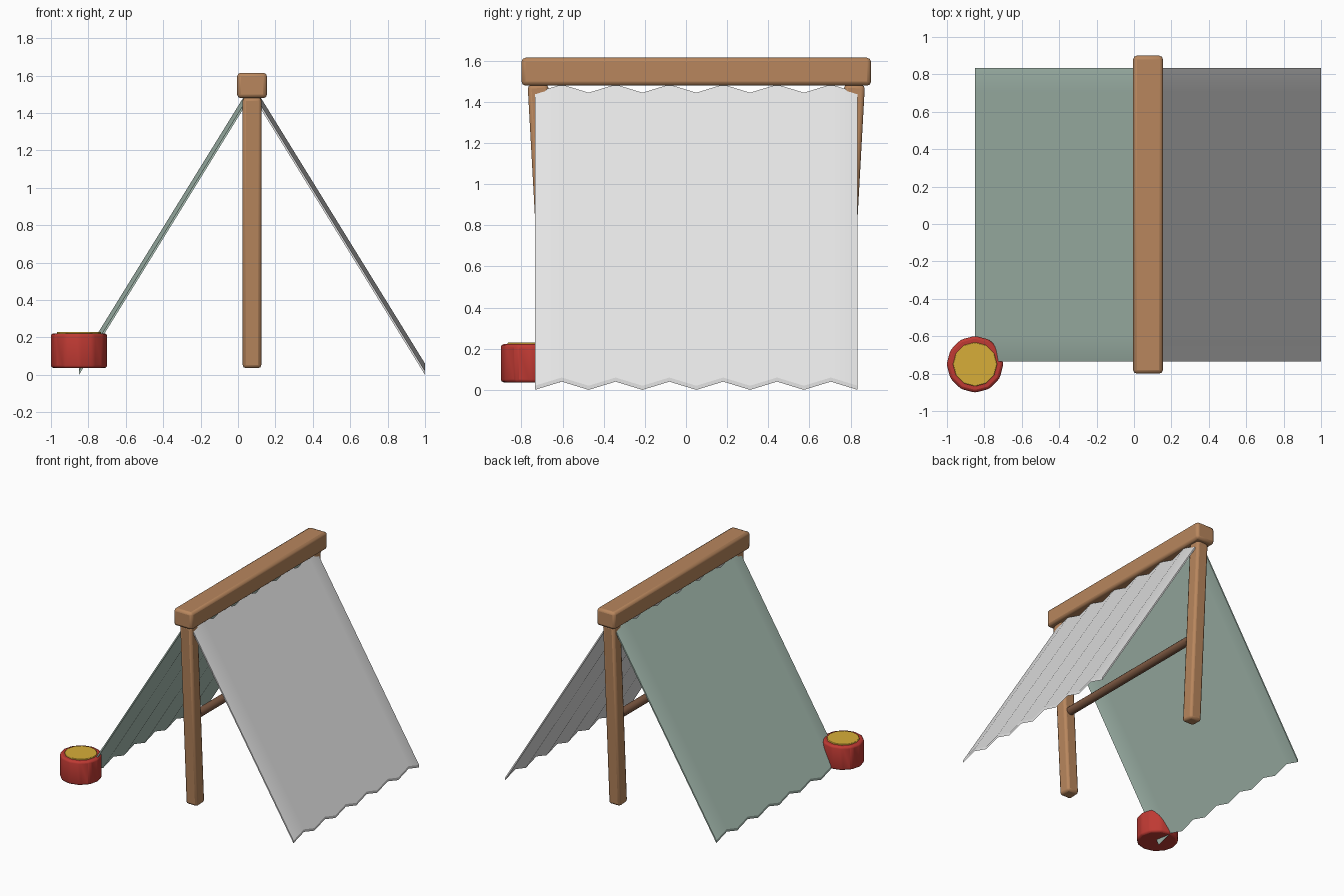
import bpy
import bmesh
import math

old = bpy.data.objects.get("Cube")
if old:
    bpy.data.objects.remove(old, do_unlink=True)

CX, CY = 0.075, 0.05  # centre of the frame


def material(name, rgb):
    m = bpy.data.materials.new(name)
    m.use_nodes = True
    color = (*rgb, 1.0)
    m.diffuse_color = color
    bsdf = m.node_tree.nodes["Principled BSDF"]
    bsdf.inputs["Base Color"].default_value = color
    bsdf.inputs["Roughness"].default_value = 0.8
    return m


wood = material("warm wood", (0.48, 0.24, 0.11))
dark_wood = material("dark wood", (0.21, 0.10, 0.055))
white = material("white cloth", (0.77, 0.77, 0.77))
green = material("sage green cloth", (0.41, 0.54, 0.47))
red = material("red paint", (0.52, 0.042, 0.033))
yellow = material("yellow lid", (0.68, 0.42, 0.04))


def finish(ob, mat, bevel=0.0, angle=30):
    ob.data.materials.append(mat)
    if bevel:
        mod = ob.modifiers.new("rounded_edges", "BEVEL")
        mod.width = bevel
        mod.segments = 2
        mod.limit_method = "ANGLE"
        mod.angle_limit = math.radians(25)
    bpy.ops.object.select_all(action="DESELECT")
    ob.select_set(True)
    bpy.context.view_layer.objects.active = ob
    bpy.ops.object.shade_smooth_by_angle(angle=math.radians(angle))


def box(name, loc, size, mat, bevel, tilt=0.0):
    bpy.ops.mesh.primitive_cube_add(size=1, location=loc)
    ob = bpy.context.object
    ob.name = name
    ob.scale = size
    bpy.ops.object.transform_apply(location=False, rotation=False, scale=True)
    ob.rotation_euler.x = tilt
    finish(ob, mat, bevel)


def cylinder(name, loc, radius, depth, sides, mat, bevel=0.0, turn=0.0, angle=30):
    bpy.ops.mesh.primitive_cylinder_add(vertices=sides, radius=radius, depth=depth,
                                        location=loc, rotation=(turn, 0, 0))
    ob = bpy.context.object
    ob.name = name
    finish(ob, mat, bevel, angle)


def cloth(name, side, mat):
    """Rippled sheet hanging from the ridge down to the ground on one side."""
    folds, width, ripple, thick = 12, 1.57, 0.04, 0.02
    bm = bmesh.new()
    rows = []
    for reach, height in ((0.045, 1.425), (0.925, 0.0)):
        rows.append([bm.verts.new((CX + side * reach,
                                   CY + width * (i / folds - 0.5),
                                   height + ripple * (i % 2)))
                     for i in range(folds + 1)])
    for i in range(folds):
        bm.faces.new((rows[0][i], rows[1][i], rows[1][i + 1], rows[0][i + 1]))
    # thicken straight upwards so the hem is vertical
    made = bmesh.ops.extrude_face_region(bm, geom=bm.faces[:], use_keep_orig=True)
    top = [v for v in made["geom"] if isinstance(v, bmesh.types.BMVert)]
    bmesh.ops.translate(bm, verts=top, vec=(0, 0, thick))
    bmesh.ops.recalc_face_normals(bm, faces=bm.faces[:])
    mesh = bpy.data.meshes.new(name)
    bm.to_mesh(mesh)
    bm.free()
    ob = bpy.data.objects.new(name, mesh)
    bpy.context.collection.objects.link(ob)
    finish(ob, mat)


# Ridge beam
box("ridge_beam", (CX, CY, 1.547), (0.16, 1.70, 0.136), wood, 0.02)

# Posts leaning slightly outwards towards the top
lean = math.atan2(0.08, 1.445)
for name, s in (("front_post", -1), ("back_post", 1)):
    box(name, (CX, CY + s * 0.73, 0.761), (0.1, 0.1, 1.45), wood, 0.018, -s * lean)

# Cross rod between the posts
cylinder("cross_rod", (CX, CY, 0.73), 0.033, 1.46, 12, dark_wood,
         turn=math.pi / 2, angle=40)

# Cloth sides
cloth("left_cloth", 1, white)
cloth("right_cloth", -1, green)

# Round pot with lid at the front right corner
cylinder("pot", (-0.85, -0.75, 0.129), 0.152, 0.186, 12, red, 0.015)
cylinder("pot_lid", (-0.85, -0.75, 0.215), 0.118, 0.03, 12, yellow, 0.004)
